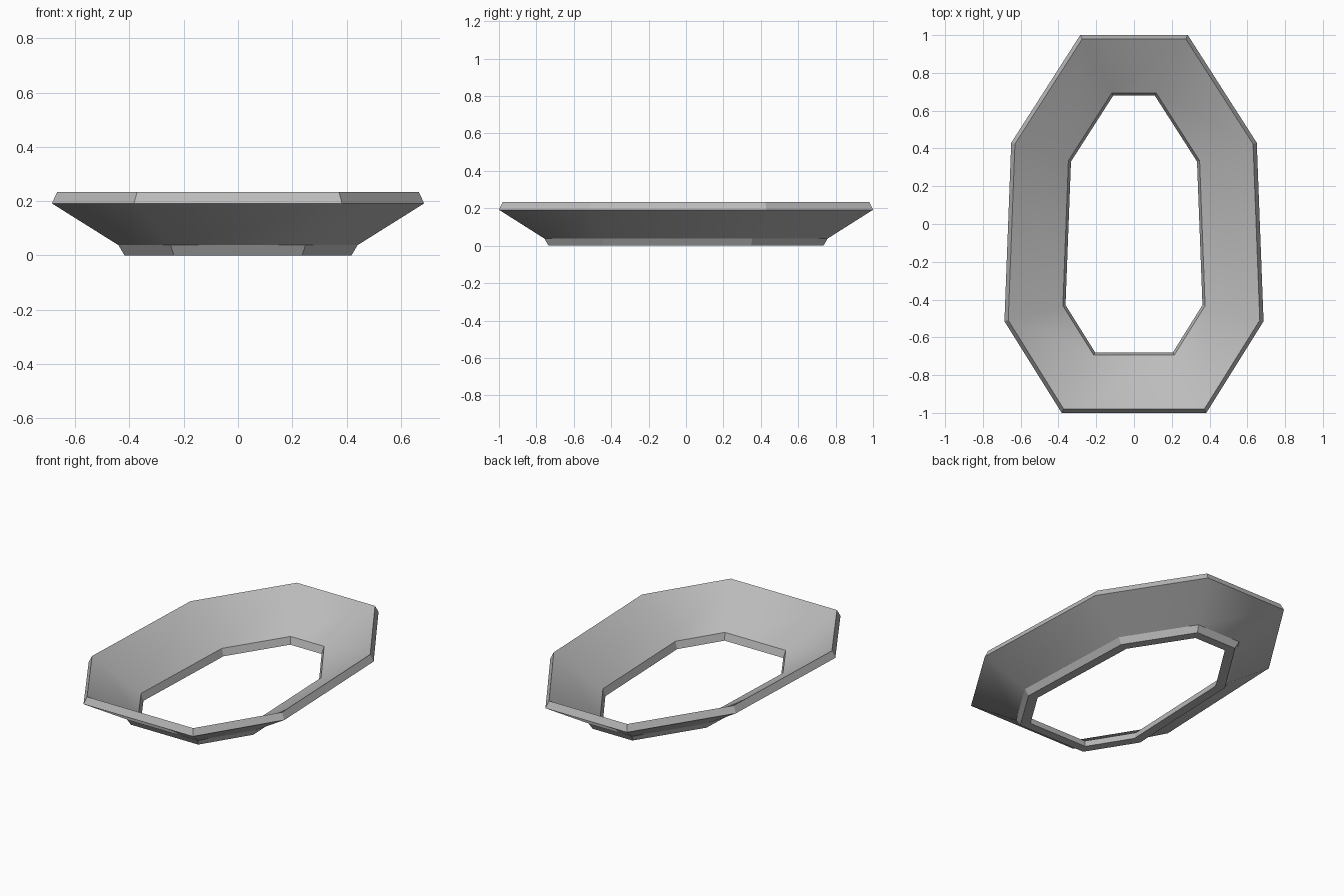
import bpy, bmesh
from mathutils import Vector

cube = bpy.data.objects.get("Cube")
if cube:
    bpy.data.objects.remove(cube)

grey = bpy.data.materials.new("plain grey")
grey.use_nodes = True
colour = (0.5, 0.5, 0.5, 1)
grey.diffuse_color = colour
grey.node_tree.nodes["Principled BSDF"].inputs["Base Color"].default_value = colour

# Plan outline: right half mirrored into a closed counter-clockwise octagon
half = [Vector(p) for p in ((0.383, -1), (0.686, -0.515), (0.65, 0.43), (0.285, 1))]
outline = half + [Vector((-p.x, p.y)) for p in reversed(half)]


def inset(points, d):
    """Move every side of the outline inward by d, keeping mitred corners."""
    result = []
    for i, p in enumerate(points):
        a = (p - points[i - 1]).normalized()
        b = (points[(i + 1) % len(points)] - p).normalized()
        na, nb = Vector((-a.y, a.x)), Vector((-b.y, b.x))
        result.append(p + (na + nb) * d / (1 + na.dot(nb)))
    return result


# Cross-section as (inset, height, smooth band that follows)
section = [
    (0, 0.192, False),       # outer lip
    (0.02, 0.234, True),     # sloping upper surface
    (0.306, 0.045, False),   # opening wall
    (0.32, 0, False),        # flat foot
    (0.265, 0, False),       # foot side
    (0.243, 0.038, True),    # sloping underside
]

bm = bmesh.new()
loops = [[bm.verts.new((p.x, p.y, z)) for p in inset(outline, d)] for d, z, _ in section]
for k, (_, _, smooth) in enumerate(section):
    low, high = loops[k], loops[(k + 1) % len(loops)]
    for i in range(len(low)):
        j = (i + 1) % len(low)
        face = bm.faces.new((low[i], low[j], high[j], high[i]))
        face.smooth = smooth

# Only corners inside the sloping bands are softened
for edge in bm.edges:
    edge.smooth = all(f.smooth for f in edge.link_faces)
bmesh.ops.recalc_face_normals(bm, faces=bm.faces)

mesh = bpy.data.meshes.new("flared_ring")
bm.to_mesh(mesh)
bm.free()
mesh.materials.append(grey)
ring = bpy.data.objects.new("flared_ring", mesh)
bpy.context.collection.objects.link(ring)
